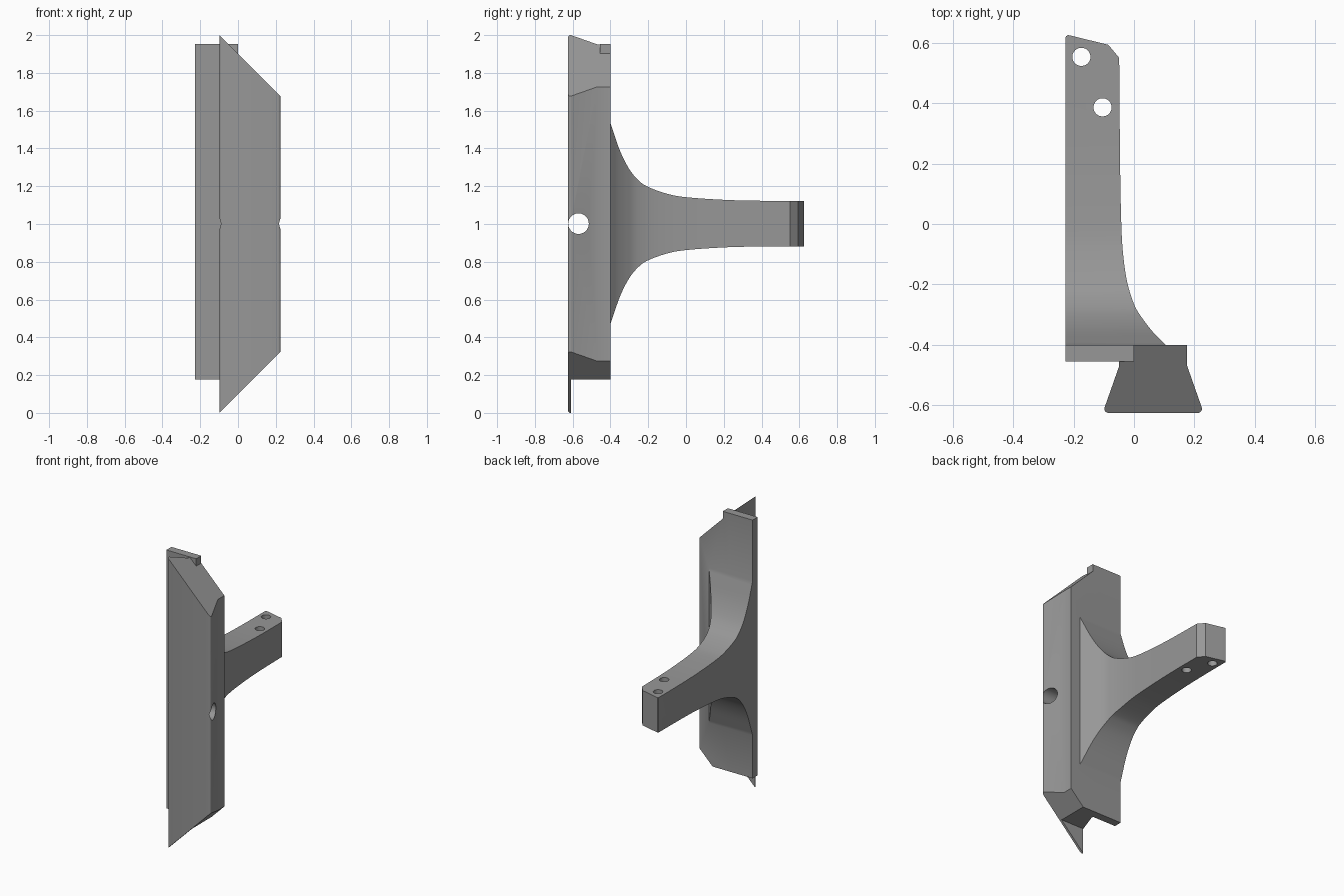
import bpy, bmesh, math
from mathutils import Vector, Matrix

if "Cube" in bpy.data.objects:
    bpy.data.objects.remove(bpy.data.objects["Cube"])

MID = 1.002  # height of the arm centre line

grey = bpy.data.materials.new("grey")
grey.diffuse_color = (0.31, 0.31, 0.31, 1)
grey.use_nodes = True
grey.node_tree.nodes["Principled BSDF"].inputs["Base Color"].default_value = grey.diffuse_color


def add(name, bm):
    bmesh.ops.recalc_face_normals(bm, faces=bm.faces)
    mesh = bpy.data.meshes.new(name)
    bm.to_mesh(mesh)
    bm.free()
    mesh.materials.append(grey)
    ob = bpy.data.objects.new(name, mesh)
    bpy.context.collection.objects.link(ob)
    return ob


def prism(points, vec):
    """Closed outline of 3D points swept along vec."""
    bm = bmesh.new()
    face = bm.faces.new([bm.verts.new(p) for p in points])
    new = bmesh.ops.extrude_face_region(bm, geom=[face])["geom"]
    bmesh.ops.translate(bm, vec=vec, verts=[v for v in new if isinstance(v, bmesh.types.BMVert)])
    return bm


def box(name, lo, hi):
    (x0, y0, z0), (x1, y1, z1) = lo, hi
    return add(name, prism([(x0, y0, z0), (x1, y0, z0), (x1, y1, z0), (x0, y1, z0)], (0, 0, z1 - z0)))


def rod(name, centre, radius, length, axis):
    bm = bmesh.new()
    rot = Matrix.Rotation(math.pi / 2, 4, 'Y') if axis == 'X' else Matrix()
    bmesh.ops.create_cone(bm, cap_ends=True, segments=40, radius1=radius, radius2=radius,
                          depth=length, matrix=Matrix.Translation(centre) @ rot)
    return add(name, bm)


def combine(ob, other, op):
    """Apply a boolean and remove the second solid."""
    mod = ob.modifiers.new(op, 'BOOLEAN')
    mod.operation, mod.object, mod.solver = op, other, 'EXACT'
    bpy.context.view_layer.objects.active = ob
    bpy.ops.object.modifier_apply(modifier=mod.name)
    bpy.data.objects.remove(other)


def smooth_path(pts, steps=6):
    """Catmull-Rom path of (y, value) pairs."""
    ext = [tuple(2 * a - b for a, b in zip(pts[0], pts[1]))] + pts + [pts[-1]]
    out = []
    for p0, p1, p2, p3 in zip(ext, ext[1:], ext[2:], ext[3:]):
        for i in range(steps):
            t = i / steps
            out.append(tuple(0.5 * (2 * b + (c - a) * t + (2 * a - 5 * b + 4 * c - d) * t * t
                                    + (3 * b - a - 3 * c + d) * t ** 3)
                             for a, b, c, d in zip(p0, p1, p2, p3)))
    return out + [pts[-1]]


# Dovetail rail: half outline mirrored about its centre, rounded front corners
CX = 0.0635
corner = [(0.148 + 0.0135 * math.cos(a), -0.6115 + 0.0135 * math.sin(a))
          for a in [math.radians(20 - 110 * i / 6) for i in range(7)]]
half = [(0.1125, -0.4), (0.1125, -0.47)] + corner
outline = half + [(-x, y) for x, y in reversed(half)]
bm = prism([(CX + x, y, -0.1) for x, y in outline], (0, 0, 2.2))
for tip, sign in ((0.0, -1), (2.0, 1)):  # 45 degree end cuts
    cut = bmesh.ops.bisect_plane(bm, geom=bm.verts[:] + bm.edges[:] + bm.faces[:],
                                 plane_co=(CX - 0.1615, 0, tip), plane_no=Vector((1, 0, sign)),
                                 clear_outer=True)["geom_cut"]
    bmesh.ops.contextual_create(bm, geom=[e for e in cut if isinstance(e, bmesh.types.BMEdge)])
bracket = add("mounting_bracket", bm)

# Flat foot leaving a thin lip at the front
combine(bracket, box("foot_cutter", (-0.5, -0.609, -0.5), (0.5, 0, 0.176)), 'DIFFERENCE')

# Back plate beside the rail
combine(bracket, box("back_plate", (-0.227, -0.455, 0.176), (0.0, -0.4, 1.953)), 'UNION')

# Arm: plan outline intersected with the flared side outline
plan = smooth_path([(-0.4, 0.105), (-0.36, 0.065), (-0.31, 0.026), (-0.265, 0.0), (-0.19, -0.023),
                    (-0.1, -0.036), (0.0, -0.042), (0.2, -0.046), (0.55, -0.049)])
plan = [(-0.43, 0.105)] + plan + [(0.593, -0.085), (0.624, -0.212), (0.625, -0.219),
                                  (0.621, -0.225), (0.614, -0.227), (-0.43, -0.227)]
arm = add("arm", prism([(x, y, 0.2) for y, x in plan], (0, 0, 1.6)))
flare = smooth_path([(-0.4, 0.532), (-0.35, 0.387), (-0.3, 0.288), (-0.25, 0.228), (-0.2, 0.194),
                     (-0.1, 0.158), (0.0, 0.14), (0.2, 0.126), (0.4, 0.121), (0.7, 0.12)])
flare = [(-0.43, 0.532)] + flare
side = [(y, MID + h) for y, h in flare] + [(y, MID - h) for y, h in reversed(flare)]
combine(arm, add("side_cutter", prism([(-0.4, y, z) for y, z in side], (0.8, 0, 0))), 'INTERSECT')
combine(bracket, arm, 'UNION')

# Cross hole through the rail and two holes in the arm end
combine(bracket, rod("rail_hole", (0, -0.569, MID), 0.0545, 1, 'X'), 'DIFFERENCE')
for x, y in ((-0.174, 0.553), (-0.104, 0.386)):
    combine(bracket, rod("arm_hole", (x, y, MID), 0.03, 1, 'Z'), 'DIFFERENCE')

# Smooth the curves, keep the edges sharp
bpy.ops.object.select_all(action='DESELECT')
bracket.select_set(True)
bpy.context.view_layer.objects.active = bracket
bpy.ops.object.shade_smooth_by_angle(angle=math.radians(25))
